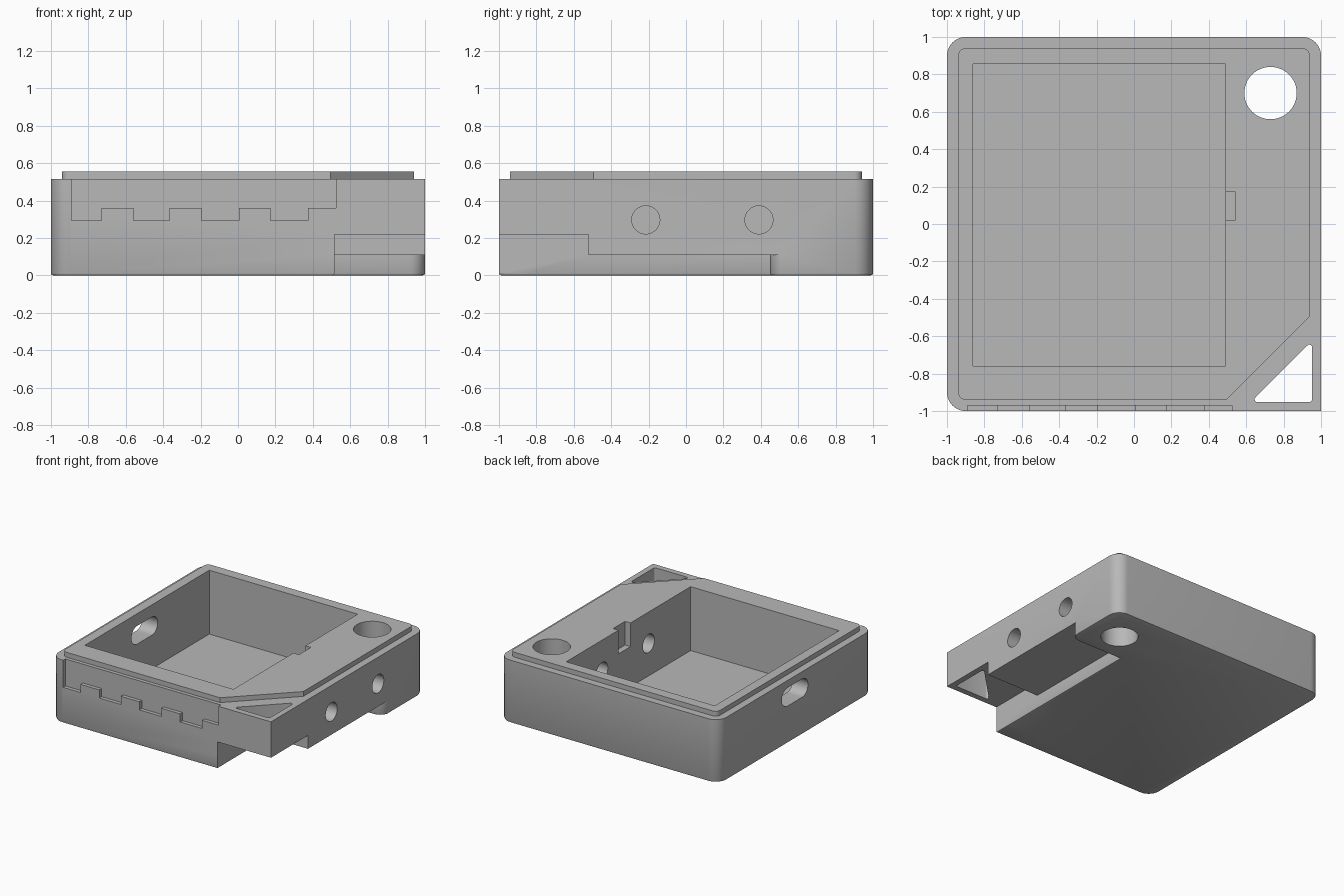
import bpy
import bmesh
import math
from mathutils import Vector

cube = bpy.data.objects.get("Cube")
if cube:
    bpy.data.objects.remove(cube, do_unlink=True)

grey = bpy.data.materials.new("mid_grey")
grey.use_nodes = True
grey.diffuse_color = (0.48, 0.48, 0.48, 1)
grey.node_tree.nodes["Principled BSDF"].inputs["Base Color"].default_value = (0.48, 0.48, 0.48, 1)


def rounded(corners, steps=10):
    """Outline from (x, y, radius) corners, each filleted by an arc."""
    pts = []
    for i, (x, y, r) in enumerate(corners):
        p = Vector((x, y))
        if r == 0:
            pts.append(p)
            continue
        a = (Vector(corners[i - 1][:2]) - p).normalized()
        b = (Vector(corners[(i + 1) % len(corners)][:2]) - p).normalized()
        half = a.angle(b) / 2
        centre = p + (a + b).normalized() * (r / math.sin(half))
        start = p + a * (r / math.tan(half)) - centre
        end = p + b * (r / math.tan(half)) - centre
        sweep = math.pi - 2 * half
        for k in range(steps + 1):
            t = k / steps
            pts.append(centre + (start * math.sin((1 - t) * sweep)
                                 + end * math.sin(t * sweep)) / math.sin(sweep))
    return pts


def rect(x0, y0, x1, y1, r=0):
    return rounded([(x0, y0, r), (x1, y0, r), (x1, y1, r), (x0, y1, r)])


def circle(x, y, r, n=48):
    return [(x + r * math.cos(math.tau * k / n), y + r * math.sin(math.tau * k / n))
            for k in range(n)]


def prism(name, pts, low, high, axis="z"):
    """Extrude an outline from low to high along an axis."""
    place = {"z": lambda a, b, c: (a, b, c),
             "x": lambda a, b, c: (c, a, b),
             "y": lambda a, b, c: (a, c, b)}[axis]
    bm = bmesh.new()
    base = bm.faces.new([bm.verts.new(place(a, b, low)) for a, b in pts])
    ext = bmesh.ops.extrude_face_region(bm, geom=[base])
    shift = Vector(place(0, 0, high - low))
    bmesh.ops.translate(bm, vec=shift,
                        verts=[g for g in ext["geom"] if isinstance(g, bmesh.types.BMVert)])
    bmesh.ops.recalc_face_normals(bm, faces=bm.faces)
    mesh = bpy.data.meshes.new(name)
    bm.to_mesh(mesh)
    bm.free()
    mesh.materials.append(grey)
    obj = bpy.data.objects.new(name, mesh)
    bpy.context.collection.objects.link(obj)
    return obj


def combine(target, tool, operation="DIFFERENCE"):
    """Apply a boolean and drop its tool."""
    tool.hide_render = True
    mod = target.modifiers.new("combine", "BOOLEAN")
    mod.operation, mod.object, mod.solver = operation, tool, "EXACT"
    bpy.context.view_layer.objects.active = target
    bpy.ops.object.modifier_apply(modifier=mod.name)
    bpy.data.objects.remove(tool, do_unlink=True)


# Main case, with one square corner
case = prism("case", rounded([(-1, -1, 0.1), (1, -1, 0), (1, 1, 0.1), (-1, 1, 0.1)]), 0, 0.515)

# Underside channel ending in a rounded pillar, and the taller corner step
channel = rounded([(0.515, -1.2, 0), (1.2, -1.2, 0), (1.2, 0.54, 0), (1.002, 0.54, 0),
                   (1.002, 0.45, 0.08), (0.515, 0.45, 0)])
combine(case, prism("channel_cutter", channel, -0.1, 0.11))
combine(case, prism("corner_cutter", rect(0.515, -1.2, 1.2, -0.52), -0.2, 0.22))

# Softened bottom edge
bm = bmesh.new()
bm.from_mesh(case.data)
rim = [e for e in bm.edges if all(abs(v.co.z) < 1e-4 for v in e.verts)
       and any(abs(f.normal.z) < 0.5 for f in e.link_faces)]
bmesh.ops.bevel(bm, geom=rim, offset=0.012, segments=2, profile=0.5, affect="EDGES")
bm.to_mesh(case.data)
bm.free()

# Raised lip with a clipped corner
lip = rounded([(-0.94, -0.94, 0.04), (0.495, -0.94, 0), (0.94, -0.495, 0),
               (0.94, 0.94, 0.04), (-0.94, 0.94, 0.04)])
combine(case, prism("lip", lip, 0.45, 0.555), "UNION")

# Open compartment and its notch
combine(case, prism("compartment_cutter", rect(-0.86, -0.76, 0.49, 0.855), 0.03, 0.8))
combine(case, prism("notch_cutter", rect(0.4, 0.02, 0.54, 0.175), 0.36, 0.8))

# Vertical round hole and triangular corner hole
combine(case, prism("round_hole_cutter", circle(0.73, 0.70, 0.14), -0.2, 0.8))
triangle = rounded([(0.625, -0.952, 0.014), (0.952, -0.952, 0.014), (0.952, -0.625, 0.014)], 5)
combine(case, prism("triangle_cutter", triangle, 0.1, 0.8))

# Side holes and the slot in the opposite wall
for y in (-0.215, 0.39):
    combine(case, prism("side_hole_cutter", circle(y, 0.297, 0.075), 0.3, 1.2, "x"))
combine(case, prism("slot_cutter", rect(-0.155, 0.305, 0.185, 0.455, 0.074), -1.2, -0.7, "x"))

# Toothed recess along the top of the front
steps = [-0.89, -0.73, -0.56, -0.365, -0.195, 0.005, 0.175, 0.375, 0.525]
teeth = []
for i, (a, b) in enumerate(zip(steps, steps[1:])):
    z = 0.36 if i % 2 else 0.293
    teeth += [(a, z), (b, z)]
teeth += [(steps[-1], 0.7), (steps[0], 0.7)]
combine(case, prism("front_recess_cutter", teeth, -1.2, -0.97, "y"))

bpy.ops.object.select_all(action="DESELECT")
case.select_set(True)
bpy.context.view_layer.objects.active = case
bpy.ops.object.shade_smooth_by_angle(angle=math.radians(30))
